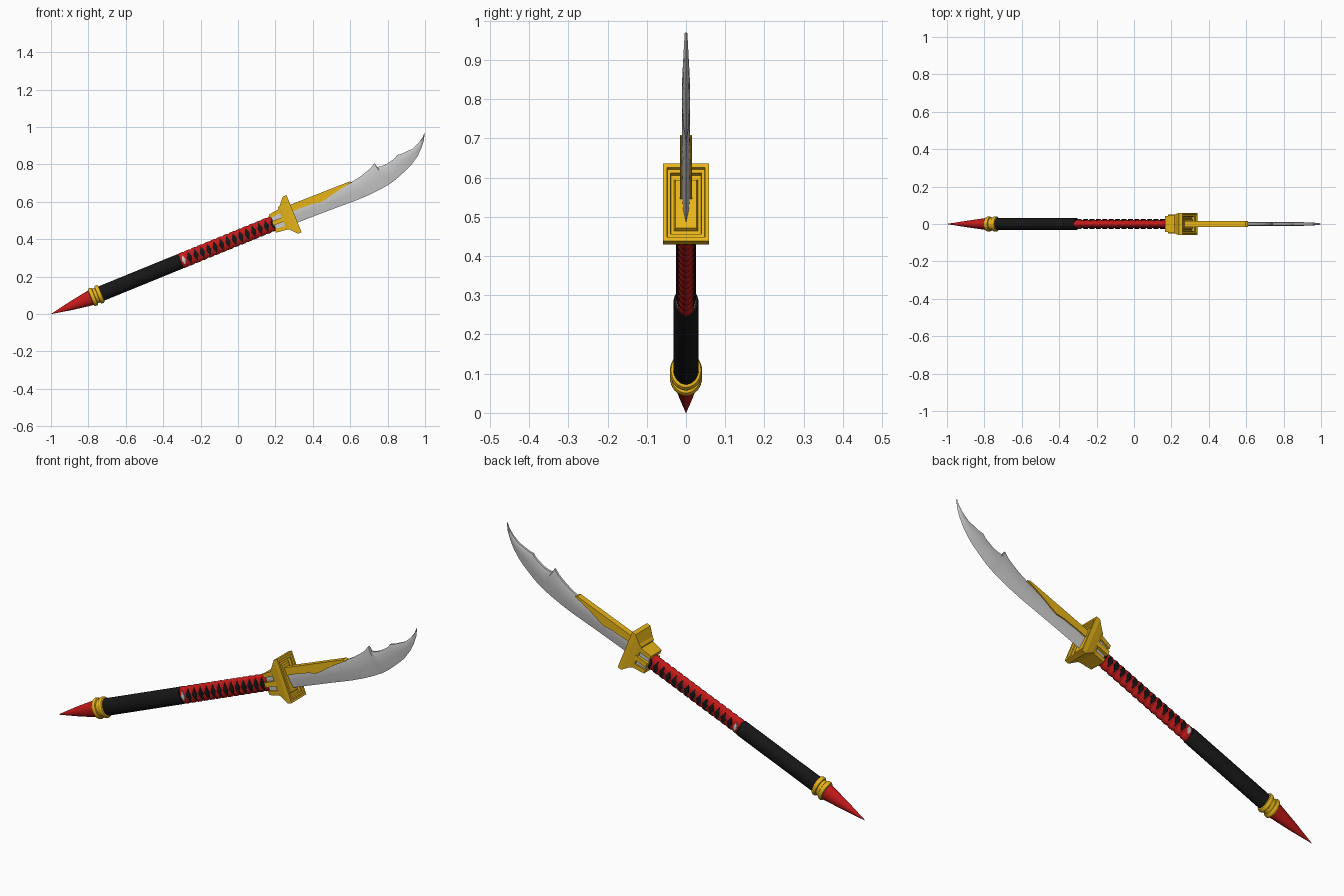
import bpy, bmesh, math
from mathutils import Matrix

if "Cube" in bpy.data.objects:
    bpy.data.objects.remove(bpy.data.objects["Cube"])

# Everything is built along local +X (pommel tip at 0), then tilted into place
TILT = Matrix.Translation((-1, 0, 0)) @ Matrix.Rotation(math.radians(-22.2), 4, 'Y')


def material(name, rgb):
    m = bpy.data.materials.new(name)
    m.diffuse_color = (*rgb, 1)
    m.use_nodes = True
    m.node_tree.nodes["Principled BSDF"].inputs["Base Color"].default_value = m.diffuse_color
    return m


RED = material("red", (0.55, 0.01, 0.01))
BLACK = material("black", (0.008, 0.008, 0.008))
GOLD = material("gold", (0.8, 0.46, 0.01))


def finish(bm, name, mat=None, smooth=False):
    bmesh.ops.recalc_face_normals(bm, faces=bm.faces)
    me = bpy.data.meshes.new(name)
    bm.to_mesh(me)
    bm.free()
    ob = bpy.data.objects.new(name, me)
    bpy.context.collection.objects.link(ob)
    ob.matrix_world = TILT
    if mat:
        me.materials.append(mat)
    if smooth:
        bpy.ops.object.select_all(action='DESELECT')
        ob.select_set(True)
        bpy.context.view_layer.objects.active = ob
        bpy.ops.object.shade_smooth_by_angle(angle=math.radians(35))
    return ob


def loft(name, rings, mat=None, smooth=False):
    """Skin a list of equal-length point rings and cap both ends."""
    bm = bmesh.new()
    vs = [[bm.verts.new(p) for p in r] for r in rings]
    n = len(vs[0])
    for a, b in zip(vs, vs[1:]):
        for i in range(n):
            j = (i + 1) % n
            bm.faces.new((a[i], a[j], b[j], b[i]))
    bm.faces.new(vs[0])
    bm.faces.new(vs[-1])
    return finish(bm, name, mat, smooth)


def turned(name, profile, mat, sides=32):
    """Elliptical lathe: profile of (u, half height, half depth)."""
    angles = [2 * math.pi * i / sides for i in range(sides)]
    return loft(name, [[(u, ry * math.cos(a), rz * math.sin(a)) for a in angles]
                       for u, rz, ry in profile], mat, True)


def plate(name, outline, y0, y1, mat=None):
    """Side outline of (u, v) extruded across depth."""
    return loft(name, [[(u, y, v) for u, v in outline] for y in (y0, y1)], mat)


def rect(u, hz, hy, zc=0.0):
    return [(u, -hy, zc - hz), (u, hy, zc - hz), (u, hy, zc + hz), (u, -hy, zc + hz)]


# Pommel spike, gold rings and black grip
turned("pommel_spike", [(0, .0005, .0005), (.12, .024, .018), (.24, .043, .034)], RED)
turned("pommel_band", [(.235, .042, .034), (.285, .042, .034)], GOLD)
for k, u in enumerate((.242, .28)):
    turned(f"pommel_ring_{k}", [(u + .012 * c, .043 + r, .033 + r) for c, r in
           ((-1, 0), (-.8, .005), (-.3, .008), (.3, .008), (.8, .005), (1, 0))], GOLD)
turned("black_grip", [(.27, .041, .032), (.745, .041, .032), (.75, .038, .03)], BLACK)

# Red wrapped handle: ribbed tube with a black diamond on each side of every wrap
WRAPS, START, END = 15, .745, 1.30
pitch = (END - START) / WRAPS
profile = []
for i in range(WRAPS):
    for t, r in ((.02, -.003), (.25, 0), (.75, 0), (.98, -.003)):
        profile.append((START + (i + t) * pitch, .042 + r, .023 + r))
turned("red_handle", profile, RED)


def curved_diamond(name, u, half_u, half_v, mat):
    """Diamond inlay following the elliptical handle, both sides."""
    for s in (-1, 1):
        bm = bmesh.new()
        rows = []
        for k in range(-4, 5):
            v = half_v * k / 4
            w = half_u * (1 - abs(k) / 4) + .0008
            y = s * (.0245 * math.sqrt(1 - (v / .0436) ** 2))
            rows.append([bm.verts.new((u + d * w + .1 * v, y, v)) for d in (-1, 1)])
        for a, b in zip(rows, rows[1:]):
            bm.faces.new((a[0], a[1], b[1], b[0]))
        ob = finish(bm, name, mat)
        mod = ob.modifiers.new("thickness", 'SOLIDIFY')
        mod.thickness = .002
        mod.offset = 0


for i in range(1, WRAPS):
    curved_diamond(f"wrap_diamond_{i}", START + (i + .5) * pitch, .014, .032, BLACK)
curved_diamond("handle_stud", START + .022, .01, .024, None)

# Ferrule: grey tapered core with gold collar and strips
loft("ferrule_core", [rect(1.285, .043, .035), rect(1.36, .05, .042)])
for s in (-1, 1):
    loft(f"ferrule_cap_{s}", [rect(1.28, .010, .042, s * .042), rect(1.36, .012, .05, s * .050)], GOLD)
    plate(f"ferrule_strip_{s}", [(1.28, -.012), (1.36, -.012), (1.36, .012), (1.28, .012)],
          s * .03, s * .052, GOLD)

# Guard: flared block with a stepped recess facing the blade
loft("guard", [rect(u, hz, hy, .006) for u, hz, hy in (
    (1.338, .062, .048), (1.352, .070, .053), (1.385, .107, .059), (1.406, .107, .059),
    (1.406, .096, .049), (1.398, .094, .047), (1.398, .084, .040),
    (1.385, .082, .038), (1.385, .070, .030), (1.394, .066, .027))], GOLD)

# Blade: (back edge u, v, cutting edge u, v) stations with a wedge section
stations = [(1.38, .045, 1.38, -.045), (1.50, .045, 1.50, -.047), (1.63, .045, 1.62, -.050),
            (1.75, .046, 1.74, -.054), (1.805, .055, 1.81, -.053), (1.85, .067, 1.86, -.050),
            (1.878, .077, 1.89, -.047), (1.907, .094, 1.915, -.044), (1.912, .069, 1.93, -.042),
            (1.935, .064, 1.95, -.038), (1.964, .064, 1.98, -.030), (2.016, .076, 2.03, -.012),
            (2.034, .088, 2.06, -.001), (2.06, .085, 2.09, .013), (2.123, .088, 2.135, .042),
            (2.165, .104, 2.17, .074), (2.195, .123, 2.197, .106), (2.215, .143, 2.215, .141)]
rings = []
for ut, vt, ub, vb in stations:
    h = min(.010, .003 + .12 * (vt - vb))
    ring = []
    for t, w in ((0, .0008), (.4, .7), (.8, 1), (1, .55)):
        ring.append((ub + (ut - ub) * t, h * w, vb + (vt - vb) * t))
    rings.append(ring + [(x, -y, z) for x, y, z in reversed(ring)])
loft("blade", rings, None, True)

# Gold spine running along the back of the blade
plate("blade_spine", [(1.38, .058), (1.745, .053), (1.757, .044), (1.70, .036), (1.648, .026),
                      (1.60, .014), (1.565, .008), (1.52, .016), (1.445, .020), (1.38, .020)],
      -.015, .015, GOLD)
